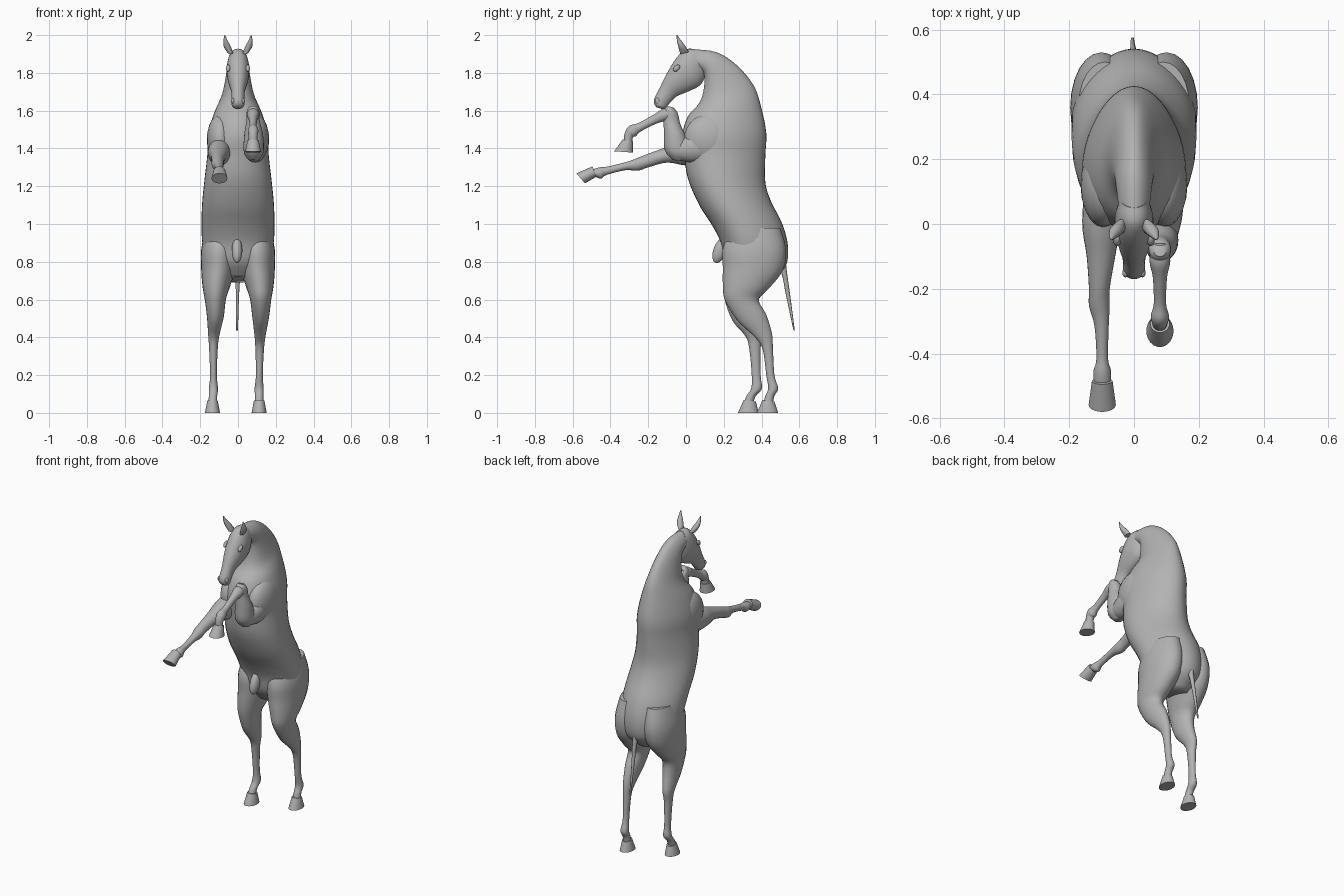
import bpy, bmesh, math
from mathutils import Vector

coat = bpy.data.materials.new("grey_coat")
coat.diffuse_color = (0.45, 0.45, 0.45, 1)


def finish(obj, angle=50):
    obj.data.materials.append(coat)
    bpy.ops.object.select_all(action='DESELECT')
    obj.select_set(True)
    bpy.context.view_layer.objects.active = obj
    bpy.ops.object.shade_smooth_by_angle(angle=math.radians(angle))


def spline(a, b, c, d, t):
    return 0.5 * (2*b + (c - a)*t + (2*a - 5*b + 4*c - d)*t*t + (3*b - a - 3*c + d)*t**3)


def loft(name, rows, steps=4, sides=24, egg=0.0, mirror=False):
    """Skin of oval rings. Row: y1, z1, y2, z2 (ends of the oval), x centre, half width.
    A positive egg narrows the oval towards its second end."""
    rings = []
    n = len(rows)
    for i in range(n - 1):
        quad = [rows[max(i-1, 0)], rows[i], rows[i+1], rows[min(i+2, n-1)]]
        for s in range(steps):
            rings.append([spline(*v, s / steps) for v in zip(*quad)])
    rings.append(rows[-1])
    bm = bmesh.new()
    loops = []
    for y1, z1, y2, z2, xc, w in rings:
        loop = []
        for k in range(sides):
            a = 2 * math.pi * k / sides
            c, s = math.cos(a), math.sin(a)
            x = xc + w * s * (1 + egg * c)
            u = (1 - c) / 2
            loop.append(bm.verts.new((x, y1 + (y2-y1)*u, z1 + (z2-z1)*u)))
        loops.append(loop)
    for p, q in zip(loops, loops[1:]):
        for k in range(sides):
            j = (k + 1) % sides
            bm.faces.new((p[k], p[j], q[j], q[k]))
    bm.faces.new(loops[0])
    bm.faces.new(loops[-1])
    bmesh.ops.recalc_face_normals(bm, faces=bm.faces)
    me = bpy.data.meshes.new(name)
    bm.to_mesh(me)
    bm.free()
    obj = bpy.data.objects.new(name, me)
    bpy.context.collection.objects.link(obj)
    if mirror:
        obj.modifiers.new("mirror", 'MIRROR')
    finish(obj)
    return obj


def ball(name, loc, size, tilt=0.0):
    bpy.ops.mesh.primitive_uv_sphere_add(segments=20, ring_count=12, location=loc,
                                         rotation=(tilt, 0, 0))
    obj = bpy.context.object
    obj.name = name
    obj.scale = size
    finish(obj)


# neck, chest, barrel and rump
loft("body", [
    (.03, 1.83, .03, 1.925, 0, .045),
    (.09, 1.80, .16, 1.91, 0, .055),
    (.095, 1.72, .27, 1.84, 0, .065),
    (.07, 1.64, .36, 1.73, 0, .085),
    (.01, 1.57, .40, 1.61, 0, .125),
    (-.02, 1.47, .425, 1.48, 0, .155),
    (-.01, 1.37, .42, 1.36, 0, .16),
    (.01, 1.24, .42, 1.22, 0, .175),
    (.07, 1.10, .45, 1.12, 0, .187),
    (.14, .99, .51, 1.0, 0, .19),
    (.185, .90, .54, .88, 0, .185),
    (.21, .80, .525, .77, 0, .16),
    (.27, .72, .44, .69, 0, .09)], sides=40, egg=.18)

# head
loft("head", [
    (.05, 1.925, .105, 1.83, 0, .04),
    (0, 1.925, .10, 1.78, 0, .052),
    (-.05, 1.88, .075, 1.735, 0, .06),
    (-.10, 1.80, .02, 1.705, 0, .052),
    (-.137, 1.725, -.05, 1.675, 0, .036),
    (-.167, 1.665, -.09, 1.635, 0, .034),
    (-.168, 1.635, -.105, 1.615, 0, .032),
    (-.155, 1.618, -.125, 1.608, 0, .018)], egg=.1)
loft("ears", [
    (-.03, 1.90, .015, 1.91, .04, .014),
    (-.04, 1.935, -.002, 1.94, .056, .019),
    (-.048, 1.97, -.025, 1.97, .066, .011),
    (-.05, 2.0, -.046, 2.0, .07, .002)], sides=12, mirror=True)
for side in (-1, 1):
    ball("eye", (side * .052, -.05, 1.825), (.012, .022, .014), .8)
    ball("nostril_rim", (side * .026, -.15, 1.65), (.01, .014, .018), .4)

# tail
loft("tail", [
    (.47, .80, .53, .79, 0, .02),
    (.505, .74, .535, .74, 0, .014),
    (.53, .62, .552, .62, -.003, .009),
    (.568, .44, .576, .436, -.005, .005)], sides=10)

# hind legs: shared thigh, then a separate lower leg for each side
thigh = [
    (.24, .98, .50, .98, .09, .08),
    (.195, .87, .53, .86, .10, .095),
    (.195, .77, .51, .75, .105, .09),
    (.195, .68, .44, .66, .115, .073),
    (.205, .60, .385, .60, .12, .056)]
lower = {
    "right": (1, [
        (.27, .49, .425, .52, .12, .044),
        (.36, .405, .455, .42, .117, .03),
        (.405, .34, .46, .345, .115, .023),
        (.425, .20, .468, .20, .113, .018),
        (.435, .13, .488, .13, .112, .024),
        (.42, .09, .468, .09, .112, .022),
        (.41, .05, .46, .05, .112, .024)],
        [(.405, .068, .468, .06, .112, .028), (.375, 0, .488, 0, .112, .04)]),
    "left": (-1, [
        (.245, .49, .385, .52, .12, .044),
        (.315, .405, .405, .42, .128, .03),
        (.335, .34, .395, .345, .13, .023),
        (.348, .20, .395, .20, .13, .018),
        (.345, .13, .402, .13, .13, .024),
        (.32, .09, .37, .09, .132, .022),
        (.305, .05, .355, .05, .135, .024)],
        [(.305, .068, .37, .06, .135, .028), (.275, 0, .385, 0, .135, .04)])}
for side, (sign, leg, hoof) in lower.items():
    for part, rows in (("leg", thigh + leg), ("hoof", hoof)):
        loft(f"hind_{part}_{side}", [r[:4] + (sign * r[4], r[5]) for r in rows])

# stretched front leg
loft("front_leg_left", [
    (.20, 1.47, .17, 1.30, -.085, .06),
    (.02, 1.45, .0, 1.31, -.10, .06),
    (-.10, 1.408, -.10, 1.325, -.102, .044),
    (-.20, 1.372, -.20, 1.30, -.107, .032),
    (-.25, 1.352, -.255, 1.282, -.107, .032),
    (-.31, 1.33, -.32, 1.285, -.10, .022),
    (-.41, 1.305, -.42, 1.26, -.098, .018),
    (-.455, 1.30, -.45, 1.24, -.098, .027),
    (-.49, 1.29, -.48, 1.25, -.098, .026),
    (-.52, 1.275, -.50, 1.25, -.098, .024)])
loft("front_hoof_left", [
    (-.495, 1.305, -.475, 1.25, -.098, .032),
    (-.58, 1.268, -.535, 1.215, -.098, .042)])

# folded front leg
loft("upper_arm_right", [
    (.20, 1.50, .20, 1.33, .085, .06),
    (.06, 1.49, .05, 1.325, .09, .062),
    (-.03, 1.45, -.03, 1.335, .085, .052),
    (-.08, 1.42, -.08, 1.36, .085, .03)])
loft("forearm_right", [
    (-.07, 1.338, -.01, 1.335, .083, .025),
    (-.112, 1.39, .02, 1.37, .083, .052),
    (-.117, 1.48, 0, 1.46, .083, .05),
    (-.118, 1.56, -.03, 1.53, .08, .036),
    (-.115, 1.605, -.045, 1.59, .08, .033),
    (-.10, 1.625, -.07, 1.618, .08, .018)])
loft("cannon_right", [
    (-.06, 1.615, -.07, 1.555, .08, .026),
    (-.12, 1.61, -.11, 1.545, .08, .032),
    (-.17, 1.58, -.16, 1.53, .08, .022),
    (-.25, 1.535, -.24, 1.49, .08, .019),
    (-.30, 1.52, -.265, 1.465, .08, .028),
    (-.325, 1.48, -.28, 1.46, .08, .024),
    (-.33, 1.43, -.285, 1.43, .08, .023)])
loft("front_hoof_right", [
    (-.335, 1.448, -.28, 1.435, .08, .03),
    (-.38, 1.385, -.28, 1.378, .08, .042)])

# shoulder muscles and sheath
for side in (-1, 1):
    ball("shoulder", (side * .095, .12, 1.45), (.07, .13, .13), .3)
ball("sheath", (-.005, .18, .86), (.028, .035, .07), -.35)
